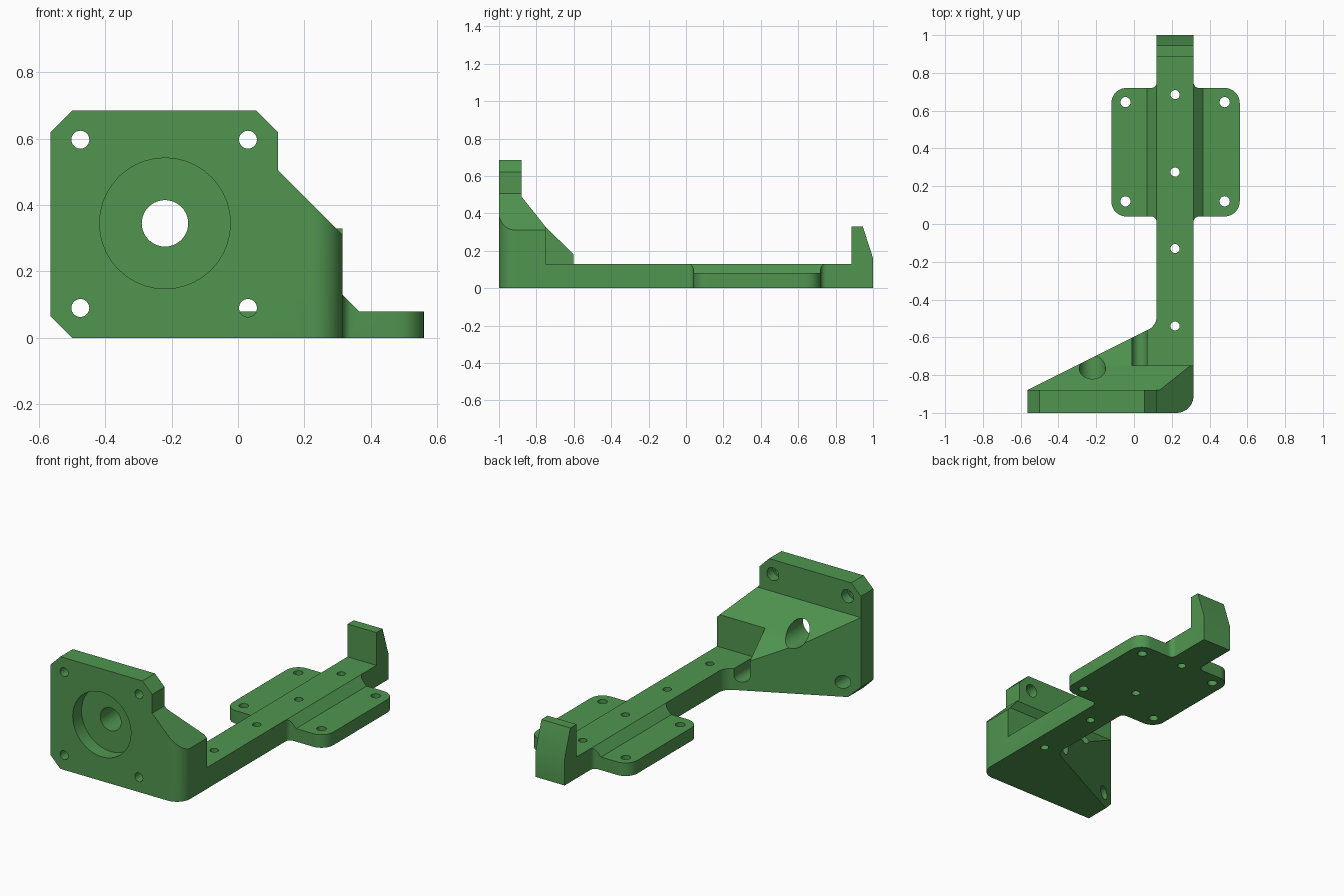
import bpy, bmesh, math
from mathutils import Vector

if "Cube" in bpy.data.objects:
    bpy.data.objects.remove(bpy.data.objects["Cube"])

green = bpy.data.materials.new("green_plastic")
green.diffuse_color = (0.08, 0.30, 0.08, 1)
green.use_nodes = True
green.node_tree.nodes["Principled BSDF"].inputs["Base Color"].default_value = green.diffuse_color


def arc(cx, cy, r, a0, a1, n=10):
    """Points on an arc, angles in degrees."""
    angles = [math.radians(a0 + (a1 - a0) * i / n) for i in range(n + 1)]
    return [(cx + r * math.cos(a), cy + r * math.sin(a)) for a in angles]


def prism(name, pts, axis, lo, hi):
    """Extrude a 2D outline along an axis; outline is in the other two axes."""
    place = {'x': lambda p: (lo, p[0], p[1]),
             'y': lambda p: (p[0], lo, p[1]),
             'z': lambda p: (p[0], p[1], lo)}[axis]
    step = Vector([hi - lo if a == axis else 0 for a in 'xyz'])
    bm = bmesh.new()
    face = bm.faces.new([bm.verts.new(place(p)) for p in pts])
    ext = bmesh.ops.extrude_face_region(bm, geom=[face])
    bmesh.ops.translate(bm, vec=step, verts=[v for v in ext['geom'] if isinstance(v, bmesh.types.BMVert)])
    bmesh.ops.recalc_face_normals(bm, faces=bm.faces)
    mesh = bpy.data.meshes.new(name)
    bm.to_mesh(mesh)
    bm.free()
    mesh.materials.append(green)
    ob = bpy.data.objects.new(name, mesh)
    bpy.context.collection.objects.link(ob)
    return ob


def rod(x, y, r, axis, lo, hi):
    return prism("hole_cutter", arc(x, y, r, 0, 360, 40)[:-1], axis, lo, hi)


def boolean(ob, cutter, op='DIFFERENCE'):
    mod = ob.modifiers.new("cut", 'BOOLEAN')
    mod.operation, mod.solver, mod.object = op, 'EXACT', cutter
    bpy.context.view_layer.objects.active = ob
    bpy.ops.object.modifier_apply(modifier=mod.name)
    bpy.data.objects.remove(cutter)


# Plan outline: front plate, arm, side pads, gusset diagonal
plan = [(-.565, -1)]
plan += arc(.225, -.91, .09, -90, 0)
plan += arc(.345, .01, .03, 180, 90)
plan += arc(.48, .12, .08, -90, 0) + arc(.48, .64, .08, 0, 90)
plan += arc(.345, .75, .03, 270, 180)
plan += [(.315, 1), (.12, 1)]
plan += arc(.09, .75, .03, 0, -90)
plan += arc(-.04, .64, .08, 90, 180) + arc(-.04, .12, .08, 180, 270)
plan += arc(.09, .01, .03, 90, 0)
plan += arc(.04, -.488, .08, 0, -63.4)
plan += [(-.565, -.88)]
bracket = prism("bracket", plan, 'z', 0, .8)

# Side profile: plate, sloped gusset, arm, end hook
side = [(-1.1, -.1), (-1.1, .685), (-.88, .685), (-.88, .49), (-.75, .327),
        (-.6, .18), (-.55, .13), (.885, .13), (.885, .33), (.945, .33),
        (1, .16), (1.001, -.1)]
boolean(bracket, prism("side_profile", side, 'x', -1, 1), 'INTERSECT')

# Plate corner chamfers and the shoulder slope
for pts in ([(.055, .685), (.12, .62), (.12, .505), (.515, .11), (.6, .8), (.04, .8), (.04, .7)],
            [(-.485, .7), (-.58, .605), (-.7, .605), (-.7, .8), (-.485, .8)],
            [(-.485, -.015), (-.58, .08), (-.7, .08), (-.7, -.1), (-.485, -.1)]):
    boolean(bracket, prism("chamfer_cutter", pts, 'y', -1.1, -.45))

# Lower the side pads, leaving a sloped web beside the arm
for s in (-1, 1):
    pts = [(.2175 + s * dx, z) for dx, z in ((.6, .08), (.1475, .08), (.0775, .15), (.0775, .3), (.6, .3))]
    boolean(bracket, prism("pad_cutter", pts, 'y', -.05, .85))

# Notch where the gusset meets the arm, with a screw slot
box = [(-.01, .13), (.5, .13), (.5, .6), (-.01, .6)]
boolean(bracket, prism("notch_cutter", box, 'y', -.75, -.3))
slot = arc(.03, .09, .04, 180, 360, 20) + [(.07, .3), (-.01, .3)]
boolean(bracket, prism("slot_cutter", slot, 'y', -.75, -.3))

# Motor recess, shaft hole and counterbored plate holes
boolean(bracket, rod(-.22, .345, .197, 'y', -1.1, -.915))
boolean(bracket, rod(-.22, .345, .07, 'y', -1.1, -.3))
for x in (-.475, .03):
    for z in (.09, .597):
        boolean(bracket, rod(x, z, .027, 'y', -1.1, -.3))
        boolean(bracket, rod(x, z, .0395, 'y', -.94, -.3))

# Screw holes through the arm and pads
for y in (.685, .275, -.13, -.54):
    boolean(bracket, rod(.2175, y, .024, 'z', -.1, .5))
for x in (-.045, .48):
    for y in (.12, .645):
        boolean(bracket, rod(x, y, .027, 'z', -.1, .5))

bpy.ops.object.select_all(action='DESELECT')
bracket.select_set(True)
bpy.context.view_layer.objects.active = bracket
bpy.ops.object.shade_smooth_by_angle(angle=math.radians(25))
